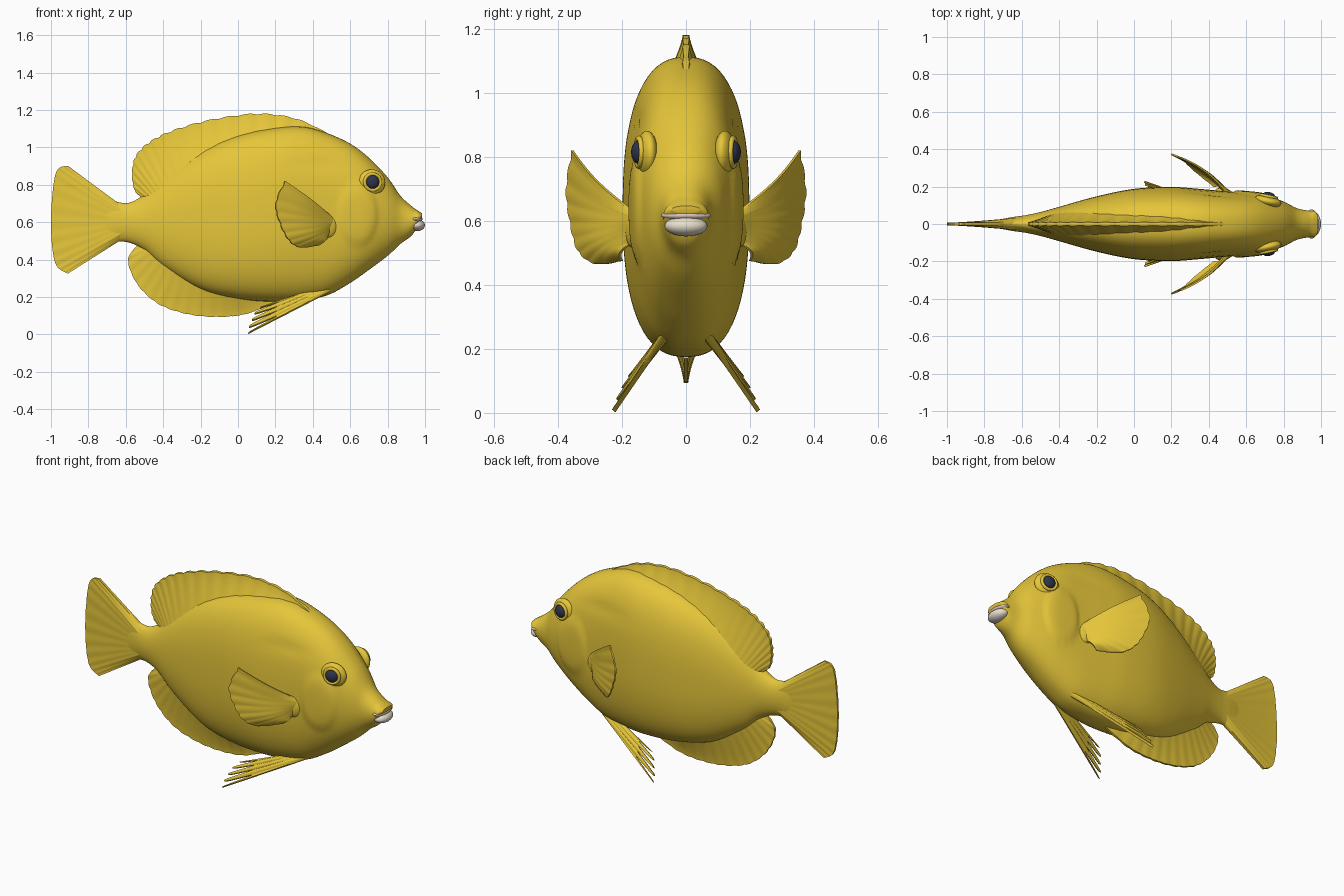
import bpy, bmesh, math
from mathutils import Vector

cube = bpy.data.objects.get("Cube")
if cube:
    bpy.data.objects.remove(cube)


def material(name, rgb):
    m = bpy.data.materials.new(name)
    m.use_nodes = True
    m.diffuse_color = (*rgb, 1)
    bsdf = m.node_tree.nodes["Principled BSDF"]
    bsdf.inputs["Base Color"].default_value = (*rgb, 1)
    bsdf.inputs["Roughness"].default_value = 0.6
    return m


yellow = material("golden yellow", (0.79, 0.565, 0.042))
navy = material("dark navy", (0.028, 0.035, 0.07))
pink = material("pale pink lip", (0.74, 0.58, 0.48))
cream = material("cream lip", (0.92, 0.84, 0.70))


def finish(obj, name, mat, angle=50):
    obj.name = name
    obj.data.materials.append(mat)
    bpy.ops.object.select_all(action='DESELECT')
    obj.select_set(True)
    bpy.context.view_layer.objects.active = obj
    bpy.ops.object.shade_smooth_by_angle(angle=math.radians(angle))
    return obj


def sample(pts, u):
    """Point on a smooth curve through pts, u from 0 to 1."""
    n = len(pts) - 1
    i = min(int(u * n), n - 1)
    t = u * n - i
    p = [Vector(pts[min(max(i + k, 0), n)]) for k in (-1, 0, 1, 2)]
    return 0.5 * (2 * p[1] + (p[2] - p[0]) * t
                  + (2 * p[0] - 5 * p[1] + 4 * p[2] - p[3]) * t * t
                  + (3 * p[1] - p[0] - 3 * p[2] + p[3]) * t ** 3)


def loft(name, rings, mat):
    bm = bmesh.new()
    loops = [[bm.verts.new(p) for p in ring] for ring in rings]
    for a, b in zip(loops, loops[1:]):
        for k in range(len(a)):
            j = (k + 1) % len(a)
            bm.faces.new((a[k], a[j], b[j], b[k]))
    bm.faces.new(loops[0])
    bm.faces.new(loops[-1])
    bmesh.ops.recalc_face_normals(bm, faces=bm.faces)
    mesh = bpy.data.meshes.new(name)
    bm.to_mesh(mesh)
    bm.free()
    obj = bpy.data.objects.new(name, mesh)
    bpy.context.collection.objects.link(obj)
    return finish(obj, name, mat)


def fin(name, root, tip, normal, thick, rays, ragged=0.0, bow=0.0, taper=0.0, steps=96):
    """Plate fanned from a thick root curve to a thin tip curve, with faint rays."""
    normal = Vector(normal).normalized()
    rings = []
    for s in range(steps + 1):
        u = s / steps
        wave = math.cos(2 * math.pi * rays * u)
        a, b = sample(root, u), sample(tip, u)
        b = a.lerp(b, 1 - ragged * (0.5 - 0.5 * wave) ** 2)
        # Root swelling thins towards both ends of the fin
        base = (thick[0] - thick[1]) * (1 - taper * u) * min(1, 0.2 + 5 * min(u, 1 - u))
        sides = ([], [])
        for k in range(15):
            v = k / 14
            mid = a.lerp(b, v) + normal * bow * math.sin(math.pi * v)
            half = base * (1 - v) ** 1.3 + thick[1] * (1 + 0.15 * v * wave)
            sides[0].append(mid + normal * half)
            sides[1].append(mid - normal * half)
        rings.append(sides[0] + sides[1][::-1])
    return loft(name, rings, yellow)


def ball(name, loc, scale, mat, turn=0.0):
    bpy.ops.mesh.primitive_uv_sphere_add(segments=32, ring_count=16, radius=1,
                                         location=loc, rotation=(0, 0, turn))
    bpy.context.object.scale = scale
    return finish(bpy.context.object, name, mat)


# Body: x, bottom, top, half width
stations = [
    (-0.80, 0.44, 0.77, 0.006), (-0.72, 0.475, 0.735, 0.024),
    (-0.65, 0.495, 0.71, 0.037), (-0.58, 0.49, 0.705, 0.047),
    (-0.50, 0.45, 0.75, 0.064), (-0.40, 0.36, 0.84, 0.092),
    (-0.20, 0.24, 0.98, 0.148), (0.0, 0.19, 1.065, 0.188),
    (0.2, 0.175, 1.105, 0.198), (0.35, 0.183, 1.11, 0.188),
    (0.48, 0.21, 1.075, 0.176), (0.6, 0.275, 1.02, 0.167),
    (0.7, 0.345, 0.945, 0.154), (0.8, 0.42, 0.84, 0.12),
    (0.87, 0.485, 0.74, 0.085), (0.93, 0.53, 0.685, 0.072),
    (0.965, 0.59, 0.66, 0.068), (0.985, 0.625, 0.647, 0.045)]
rings = []
for s in range(161):
    x, low, high, wide = sample(stations, s / 160)
    power = 2 / (2 + 0.5 * max(0, min(1, 1.6 - 2.1 * abs(x - 0.2))))
    ring = []
    for k in range(72):
        a = 2 * math.pi * (k + 0.5) / 72
        c, d = math.cos(a), math.sin(a)
        y = math.copysign(abs(c) ** power, c) * wide
        z = (low + high) / 2 + math.copysign(abs(d) ** power, d) * (high - low) / 2
        # Raised gill cover with a stepped rear edge
        q = ((x - 0.64) / 0.11) ** 2 + ((z - 0.64) / 0.17) ** 2
        if q < 1:
            y += math.copysign(0.01 * (1 - q ** 5), c)
        # Shallow crease running back above the cheek
        crease = math.exp(-((z - 0.91 + 0.25 * (x - 0.4) ** 2) / 0.025) ** 2
                          - ((x - 0.42) / 0.14) ** 2)
        y -= math.copysign(0.007 * crease, c)
        ring.append((x, y, z))
    rings.append(ring)
loft("body", rings, yellow)

# Fins on the centre line, swelling into the body at the root
fin("dorsal_fin",
    [(0.52, 0, 0.96), (0.32, 0, 0.96), (0.1, 0, 0.95), (-0.1, 0, 0.9),
     (-0.25, 0, 0.82), (-0.34, 0, 0.75), (-0.39, 0, 0.72), (-0.42, 0, 0.70),
     (-0.44, 0, 0.68), (-0.45, 0, 0.67)],
    [(0.52, 0, 1.055), (0.32, 0, 1.152), (0.11, 0, 1.182), (-0.12, 0, 1.155),
     (-0.32, 0, 1.103), (-0.46, 0, 1.04), (-0.545, 0, 0.96), (-0.568, 0, 0.86),
     (-0.55, 0, 0.765), (-0.49, 0, 0.72)],
    (0, 1, 0), (0.13, 0.009), 20, ragged=0.025, taper=0.7, steps=160)
fin("anal_fin",
    [(0.16, 0, 0.27), (0.0, 0, 0.29), (-0.12, 0, 0.32), (-0.23, 0, 0.38),
     (-0.32, 0, 0.43), (-0.38, 0, 0.47), (-0.42, 0, 0.5), (-0.45, 0, 0.52)],
    [(0.2, 0, 0.17), (0.04, 0, 0.108), (-0.12, 0, 0.093), (-0.28, 0, 0.11),
     (-0.43, 0, 0.165), (-0.54, 0, 0.27), (-0.588, 0, 0.40), (-0.53, 0, 0.485)],
    (0, 1, 0), (0.09, 0.006), 16, ragged=0.01, taper=0.7, steps=128)
fin("tail_fin",
    [(-0.61, 0, 0.68), (-0.62, 0, 0.64), (-0.62, 0, 0.6), (-0.62, 0, 0.56),
     (-0.61, 0, 0.515)],
    [(-0.91, 0, 0.902), (-0.975, 0, 0.86), (-1.0, 0, 0.6), (-0.978, 0, 0.385),
     (-0.91, 0, 0.325)],
    (0, 1, 0), (0.034, 0.006), 12)

# Paired parts
for side, word in ((1, "left"), (-1, "right")):
    def flip(pts):
        return [(x, y * side, z) for x, y, z in pts]

    fin(word + "_pectoral_fin",
        flip([(0.5, 0.165, 0.63), (0.5, 0.168, 0.6), (0.49, 0.17, 0.57),
              (0.48, 0.17, 0.53)]),
        flip([(0.25, 0.355, 0.82), (0.2, 0.373, 0.7), (0.225, 0.36, 0.59),
              (0.27, 0.335, 0.505), (0.33, 0.28, 0.465), (0.43, 0.2, 0.475)]),
        (0.55, 0.83 * side, 0), (0.014, 0.004), 9, ragged=0.015, bow=0.022)
    ball(word + "_pectoral_base", (0.485, 0.165 * side, 0.578),
         (0.052, 0.025, 0.062), yellow, -0.3 * side)
    fin(word + "_pelvic_fin",
        flip([(0.5, 0.07, 0.235), (0.46, 0.068, 0.24), (0.42, 0.065, 0.245)]),
        flip([(0.055, 0.226, 0.006), (0.06, 0.212, 0.042), (0.075, 0.195, 0.078),
              (0.09, 0.175, 0.113), (0.12, 0.15, 0.145)]),
        (0.1, 0.75 * side, 0.6), (0.015, 0.006), 4, ragged=0.35, steps=80)

    # Eye set in a low socket with a thin rim
    turn = 0.2 * side
    ball(word + "_eye_socket", (0.715, 0.122 * side, 0.812),
         (0.074, 0.031, 0.07), yellow, -turn)
    bpy.ops.mesh.primitive_torus_add(
        major_segments=40, minor_segments=12, major_radius=0.043, minor_radius=0.009,
        location=(0.72, 0.147 * side, 0.815), rotation=(math.pi / 2, 0, -turn))
    finish(bpy.context.object, word + "_eye_rim", yellow)
    ball(word + "_eye", (0.72, 0.148 * side, 0.815), (0.036, 0.023, 0.036), navy, -turn)

# Mouth: pink upper lip over a fuller cream lower lip
ball("upper_lip", (0.95, 0, 0.617), (0.037, 0.078, 0.018), pink)
ball("lower_lip", (0.955, 0, 0.584), (0.045, 0.067, 0.032), cream)
